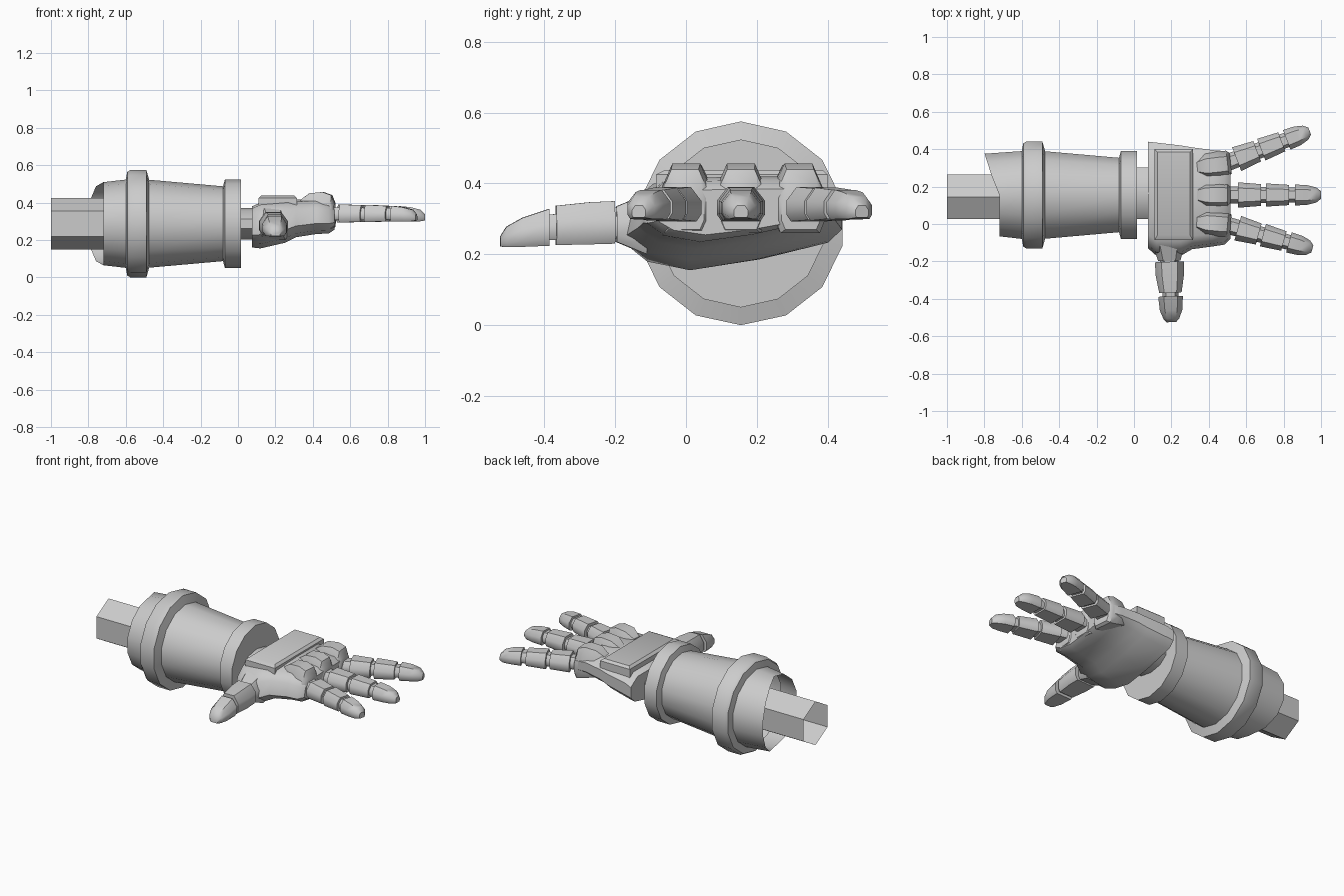
import bpy, bmesh
from math import sin, cos, pi, radians
from mathutils import Matrix, Vector

if "Cube" in bpy.data.objects:
    bpy.data.objects.remove(bpy.data.objects["Cube"])

CY, CZ = 0.155, 0.287   # arm axis


def loft(name, rings, cap_start=True, cap_end=True, matrix=None):
    """Skin a list of equal-length point rings."""
    bm = bmesh.new()
    vr = [[bm.verts.new(p) for p in r] for r in rings]
    n = len(vr[0])
    for a, b in zip(vr, vr[1:]):
        for i in range(n):
            j = (i + 1) % n
            bm.faces.new((a[i], a[j], b[j], b[i]))
    if cap_start:
        bm.faces.new(vr[0][::-1])
    if cap_end:
        bm.faces.new(vr[-1])
    bmesh.ops.recalc_face_normals(bm, faces=bm.faces)
    if matrix:
        bm.transform(matrix)
    me = bpy.data.meshes.new(name)
    bm.to_mesh(me)
    bm.free()
    ob = bpy.data.objects.new(name, me)
    bpy.context.collection.objects.link(ob)
    bpy.ops.object.select_all(action='DESELECT')
    ob.select_set(True)
    bpy.context.view_layer.objects.active = ob
    bpy.ops.object.shade_smooth_by_angle(angle=radians(40))
    return ob


def circle(x, ry, rz, n, cy=CY, cz=CZ):
    return [Vector((x, cy + ry * sin(2 * pi * i / n), cz + rz * cos(2 * pi * i / n)))
            for i in range(n)]


# Forearm tube (six sided, open at the elbow) and wrist
loft("forearm", [circle(-1.0, .137, .137, 6, .145), circle(-0.45, .137, .137, 6, .145)],
     cap_start=False)
loft("wrist", [circle(-0.02, .145, .085, 10, .165), circle(0.14, .145, .085, 10, .165)])

# Gauntlet: turned profile, rear rim pulled back on the +y side
profile = [(-.72, .222), (-.6, .236), (-.592, .277), (-.575, .288), (-.49, .288),
           (-.475, .235), (-.08, .2), (-.07, .237), (.015, .237)]
rings = [circle(x, r * 1.02, r, 14) for x, r in profile]
for p in rings[0]:
    p.x -= 0.08 * max(0, (p.y - CY) / .226) ** 0.85
for r in rings:
    for p in r:
        p.z = max(p.z, 0)
loft("gauntlet", rings, cap_start=False)

# Palm: one cross-section scaled along x, thicker under the thumb side
shape = [(0, .3), (.03, .72), (.13, .95), (.5, 1), (.88, 1), (1, .8),
         (1, .5), (.93, .33), (.6, .12), (.3, 0), (.1, .1)]
palm = [(.075, -.13, .44, .16, .38), (.12, -.17, .435, .155, .4),
        (.25, -.17, .42, .185, .41), (.31, -.135, .41, .215, .415),
        (.42, -.12, .395, .232, .42), (.485, -.11, .39, .235, .41),
        (.515, -.08, .37, .255, .385)]
loft("palm", [[(x, y0 + u * (y1 - y0), z0 + v * (z1 - z0)) for u, v in shape]
              for x, y0, y1, z0, z1 in palm])

# Plate on the back of the hand
loft("back_plate", [[(x0, y0, z), (x1, y0, z), (x1, y1, z), (x0, y1, z)]
                    for x0, x1, y0, y1, z in [(.11, .315, -.085, .4, .37),
                                              (.11, .315, -.085, .4, .425),
                                              (.125, .3, -.06, .385, .438)]])


def section(x, w, z0, z1):
    """Rounded-top finger cross-section."""
    h = z1 - z0
    return [(x, s * w * k, z0 + v * h) for s, k, v in
            [(-1, .8, 0), (-1, 1, .2), (-1, 1, .6), (-1, .55, 1),
             (1, .55, 1), (1, 1, .6), (1, 1, .2), (1, .8, 0)]]


def digit(name, x, y, angle, scale, parts):
    m = (Matrix.Translation((x, y, 0)) @ Matrix.Rotation(radians(angle), 4, 'Z')
         @ Matrix.Diagonal((scale, 1, 1, 1)))
    for i, part in enumerate(parts):
        loft(f"{name}_{i + 1}", [section(*s) for s in part], matrix=m)


# Fingers: joint core, two segments and a tapered tip
finger = [
    [(-.03, .046, .305, .375), (.38, .04, .31, .37)],
    [(.05, .068, .293, .39), (.175, .058, .297, .386)],
    [(.2, .062, .295, .388), (.325, .054, .3, .382)],
    [(.355, .056, .298, .382), (.42, .053, .3, .375),
     (.47, .04, .3, .362), (.495, .02, .304, .338)],
]
# Knuckle bumps behind each finger
knuckle = [[(-.17, .045, .3, .415), (-.12, .07, .29, .45), (-.05, .072, .27, .456),
            (-.005, .07, .26, .44), (.012, .055, .27, .4)]]
for label, x, y, a, s in [("inner_finger", .51, -.01, -15.5, .93),
                          ("middle_finger", .505, .155, 0, 1.0),
                          ("outer_finger", .505, .33, 21, .94)]:
    digit(label, x, y, a, s, finger)
    digit(label + "_knuckle", .505, .155 + (y - .155) * .96, a * .3, 1, knuckle)

# Thumb: socket, segment and tip pointing to -y
thumb = [
    [(-.06, .085, .2, .37), (.025, .06, .235, .335)],
    [(0, .05, .245, .335), (.23, .042, .24, .31)],
    [(.03, .077, .23, .35), (.1, .076, .228, .347), (.195, .06, .226, .337)],
    [(.215, .066, .224, .328), (.29, .06, .221, .303),
     (.335, .042, .22, .278), (.353, .025, .222, .25)],
]
digit("thumb", .188, -.172, -88, 1, thumb)
